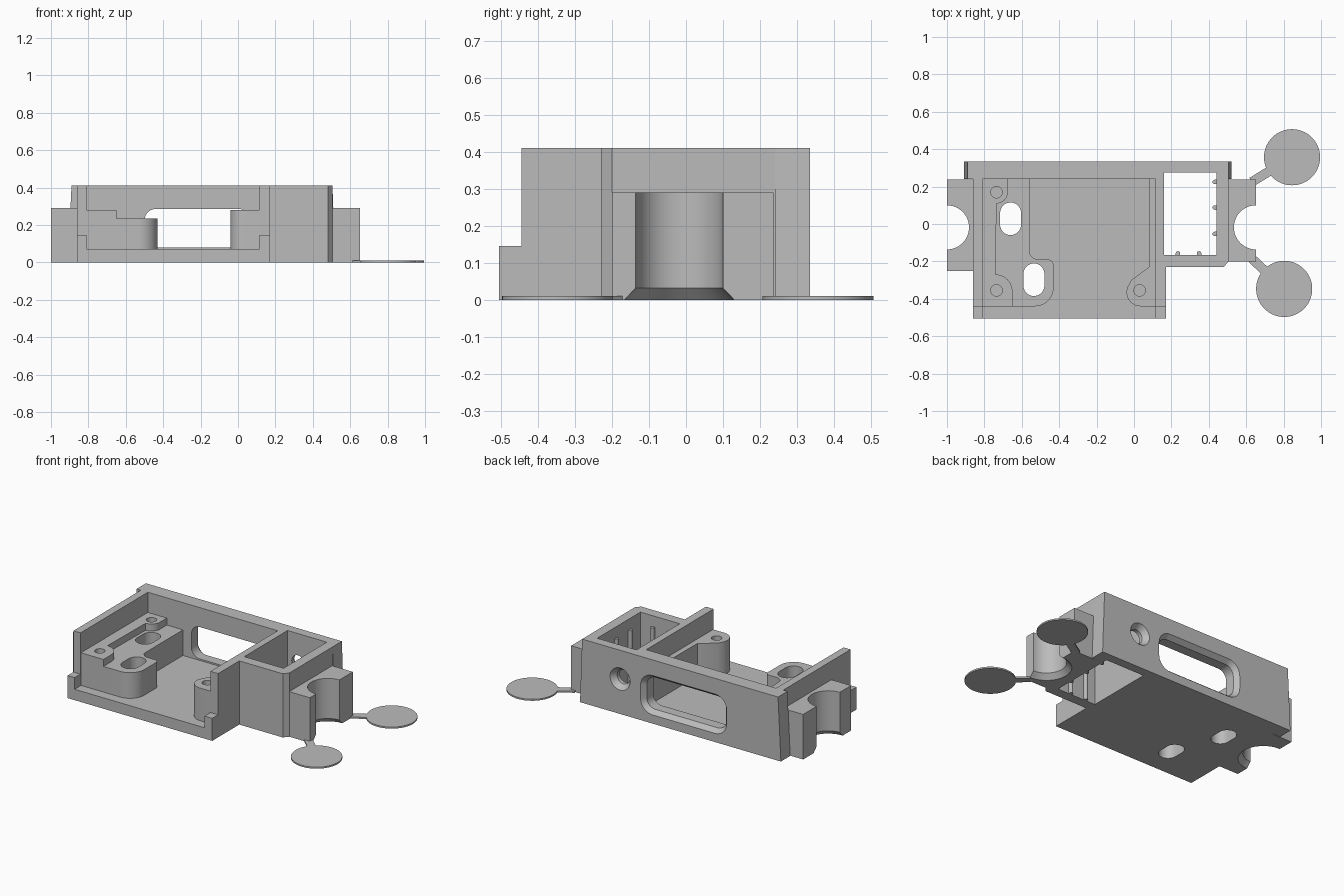
import bpy, bmesh, math

if "Cube" in bpy.data.objects:
    bpy.data.objects.remove(bpy.data.objects["Cube"])

grey = bpy.data.materials.new("plain grey")
grey.diffuse_color = (0.5, 0.5, 0.5, 1)
grey.use_nodes = True
grey.node_tree.nodes["Principled BSDF"].inputs["Base Color"].default_value = grey.diffuse_color


def arc(cx, cy, r, a0, a1, n=10):
    angles = [math.radians(a0 + (a1 - a0) * i / n) for i in range(n + 1)]
    return [(cx + r * math.cos(a), cy + r * math.sin(a)) for a in angles]


def circle(cx, cy, r, n=48):
    return arc(cx, cy, r, 0, 360, n)[:-1]


def rect(x0, x1, y0, y1):
    return [(x0, y0), (x1, y0), (x1, y1), (x0, y1)]


def round_rect(x0, x1, y0, y1, r):
    return (arc(x1 - r, y1 - r, r, 0, 90) + arc(x0 + r, y1 - r, r, 90, 180)
            + arc(x0 + r, y0 + r, r, 180, 270) + arc(x1 - r, y0 + r, r, 270, 360))


def slot(cx, cy, r, half):
    return arc(cx, cy + half, r, 0, 180, 16) + arc(cx, cy - half, r, 180, 360, 16)


def loft(name, pts, a, b, end=None, axis="z"):
    """Solid between a profile at a and a matching profile at b."""
    bm = bmesh.new()
    put = (lambda p, t: (p[0], p[1], t)) if axis == "z" else (lambda p, t: (p[0], t, p[1]))
    low = [bm.verts.new(put(p, a)) for p in pts]
    high = [bm.verts.new(put(p, b)) for p in (end or pts)]
    bm.faces.new(low)
    bm.faces.new(high)
    for i in range(len(pts)):
        j = (i + 1) % len(pts)
        bm.faces.new((low[i], low[j], high[j], high[i]))
    bmesh.ops.recalc_face_normals(bm, faces=bm.faces)
    mesh = bpy.data.meshes.new(name)
    bm.to_mesh(mesh)
    bm.free()
    mesh.materials.append(grey)
    obj = bpy.data.objects.new(name, mesh)
    bpy.context.collection.objects.link(obj)
    return obj


def combine(obj, other, operation):
    """Apply a boolean and discard the second solid."""
    mod = obj.modifiers.new("bool", "BOOLEAN")
    mod.operation, mod.solver, mod.object = operation, "EXACT", other
    bpy.context.view_layer.objects.active = obj
    bpy.ops.object.modifier_apply(modifier=mod.name)
    bpy.data.objects.remove(other)


def add(obj, *args, **kw):
    combine(obj, loft("addition", *args, **kw), "UNION")


def cut(obj, *args, **kw):
    combine(obj, loft("cutter", *args, **kw), "DIFFERENCE")


TOP, FLOOR, BACK, FRONT = 0.41, 0.07, 0.335, -0.505

# Housing outline with chamfered compartment corner
housing = loft("housing", [(-0.86, FRONT), (0.17, FRONT), (0.17, -0.23), (0.48, -0.23),
                           (0.505, -0.2), (0.505, 0.3), (-0.86, 0.3)], 0, TOP)
# Open tray and lowered front ends of the side walls
cut(housing, rect(-0.81, 0.115, -0.6, 0.24), FLOOR, 0.6)
cut(housing, rect(-0.95, 0.3, -0.6, -0.445), 0.145, 0.6)
# Back wall with slightly sloped ends
add(housing, [(-0.91, 0), (0.52, 0), (0.505, TOP), (-0.89, TOP)], 0.24, BACK, axis="y")

# Mounting block: low slab plus raised strip with two screw pads
add(housing, [(-0.83, -0.44)] + arc(-0.53, -0.34, 0.1, -90, 0) + arc(-0.46, -0.22, 0.03, 0, 90)
    + arc(-0.51, -0.14, 0.05, 270, 180) + [(-0.56, 0.26), (-0.83, 0.26)], 0.05, 0.235)
add(housing, [(-0.83, -0.44), (-0.65, -0.44)] + arc(-0.74, -0.36, 0.09, 0, 90)
    + arc(-0.735, 0.17, 0.06, -90, 0) + [(-0.675, 0.26), (-0.83, 0.26)], 0.2, 0.28)
# Right screw pad and ledge along the wall
add(housing, [(0.14, -0.44), (0.14, 0.26), (0.08, 0.26), (0.08, -0.23), (-0.015, -0.3)]
    + arc(0.035, -0.365, 0.075, 160, 270), 0.05, 0.28)

# Side ears
add(housing, rect(-1, -0.84, -0.25, 0.237), 0, 0.29)
add(housing, rect(0.49, 0.652, -0.2, 0.237), 0, 0.29)
# Half-round notches, flared at the bottom
for x in (-1.0, 0.652):
    cut(housing, circle(x, -0.018, 0.118), -0.1, 0.5)
    cut(housing, circle(x, -0.018, 0.158), -0.01, 0.032, end=circle(x, -0.018, 0.118))

# Through compartment
cut(housing, rect(0.16, 0.44, -0.165, 0.275), -0.1, 0.6)

# Screw holes and through slots
for x, y in ((-0.735, 0.17), (-0.735, -0.355), (0.03, -0.355)):
    cut(housing, circle(x, y, 0.031, 24), 0.1, 0.5)
for x, y in ((-0.66, 0.028), (-0.535, -0.298)):
    cut(housing, slot(x, y, 0.056, 0.031), -0.1, 0.5)

# Back window with chamfered outer rim
window = round_rect(-0.5, 0.065, 0.08, 0.285, 0.06)
rim = round_rect(-0.525, 0.09, 0.055, 0.31, 0.085)
cut(housing, window, 0.2, 0.4, axis="y")
cut(housing, window, 0.305, BACK + 0.001, end=rim, axis="y")
# Countersunk round hole in the back
cut(housing, circle(0.235, 0.225, 0.045), 0.25, 0.4, axis="y")
cut(housing, circle(0.235, 0.225, 0.045), 0.3, BACK + 0.001,
    end=circle(0.235, 0.225, 0.072), axis="y")
parts = [housing]

# Rounded ribs inside the compartment
for i, y in enumerate((0.225, 0.088, -0.053)):
    parts.append(loft(f"side_rib_{i}", [(0.445, y + 0.012)] + arc(0.432, y, 0.012, 90, 270, 8)
                      + [(0.445, y - 0.012)], 0, 0.34))
for i, x in enumerate((0.235, 0.348)):
    parts.append(loft(f"front_rib_{i}", [(x + 0.012, -0.17)] + arc(x, -0.157, 0.012, 0, 180, 8)
                      + [(x - 0.012, -0.17)], 0, 0.34))

# Thin hold-down discs with arms
for name, cx, cy, ax, ay in (("back_disc", 0.845, 0.357, 0.63, 0.225),
                             ("front_disc", 0.803, -0.347, 0.63, -0.185)):
    disc = loft(name, circle(cx, cy, 0.15, 64), 0, 0.01)
    length = math.hypot(cx - ax, cy - ay)
    nx, ny = -(cy - ay) / length * 0.025, (cx - ax) / length * 0.025
    add(disc, [(ax + nx, ay + ny), (ax - nx, ay - ny), (cx - nx, cy - ny), (cx + nx, cy + ny)],
        0, 0.01)
    parts.append(disc)

# Smooth the round surfaces, keep edges crisp
for obj in parts:
    bpy.ops.object.select_all(action="DESELECT")
    obj.select_set(True)
    bpy.context.view_layer.objects.active = obj
    bpy.ops.object.shade_smooth_by_angle(angle=math.radians(30))
